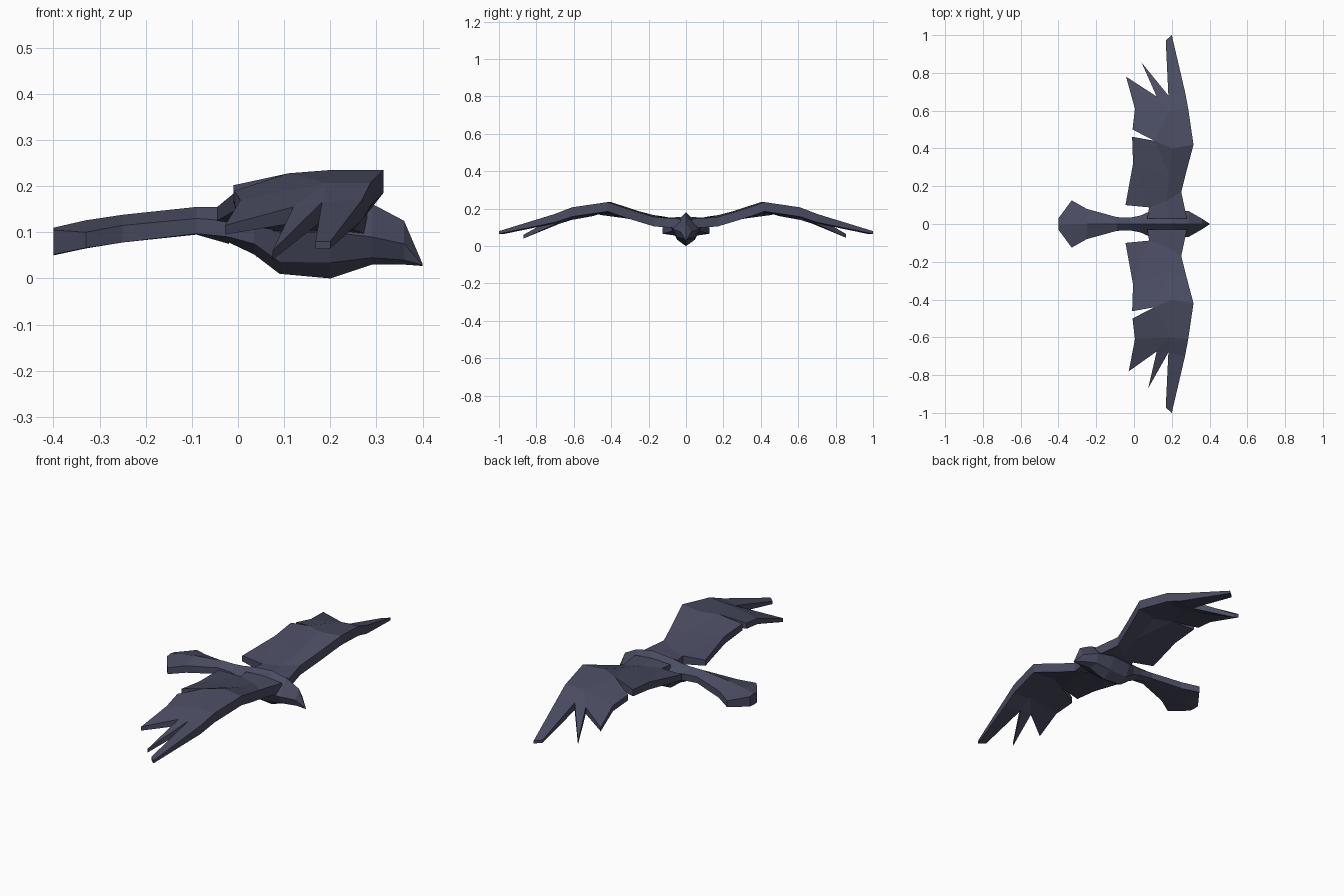
import bpy
import bmesh

mat = bpy.data.materials.new("dark_slate")
mat.diffuse_color = (0.068, 0.072, 0.12, 1)


def finish(name, bm):
    bmesh.ops.remove_doubles(bm, verts=bm.verts, dist=1e-5)
    bmesh.ops.recalc_face_normals(bm, faces=bm.faces)
    me = bpy.data.meshes.new(name)
    bm.to_mesh(me)
    bm.free()
    me.materials.append(mat)
    ob = bpy.data.objects.new(name, me)
    bpy.context.collection.objects.link(ob)
    return ob


def loft(name, sections):
    """Six-sided rings: x, half width, lower width factor, z of ridge / upper side / lower side / keel."""
    bm = bmesh.new()
    rings = []
    for x, w, f, zt, zu, zl, zb in sections:
        pts = [(0, zt), (w, zu), (w * f, zl), (0, zb), (-w * f, zl), (-w, zu)]
        rings.append([bm.verts.new((x, y, z)) for y, z in pts])
    for a, b in zip(rings, rings[1:]):
        for i in range(6):
            j = (i + 1) % 6
            bm.faces.new((a[i], a[j], b[j], b[i]))
    bm.faces.new(rings[0])
    bm.faces.new(rings[-1])
    return finish(name, bm)


# Tail fan
loft("tail", [
    (-0.40, 0.03, 1, 0.11, 0.105, 0.052, 0.05),
    (-0.33, 0.125, 1, 0.126, 0.10, 0.066, 0.065),
    (-0.25, 0.08, 1, 0.138, 0.115, 0.078, 0.078),
    (-0.09, 0.036, 1, 0.155, 0.13, 0.097, 0.095),
    (-0.02, 0.034, 1, 0.155, 0.125, 0.09, 0.075),
])

# Body, head and beak
loft("body", [
    (-0.09, 0.036, 1, 0.155, 0.13, 0.097, 0.095),
    (-0.02, 0.034, 1, 0.155, 0.125, 0.09, 0.078),
    (0.035, 0.045, 0.8, 0.16, 0.12, 0.075, 0.052),
    (0.09, 0.07, 0.65, 0.17, 0.10, 0.036, 0.01),
    (0.20, 0.08, 0.6, 0.18, 0.10, 0.034, 0.0),
    (0.29, 0.068, 0.65, 0.162, 0.09, 0.045, 0.03),
    (0.36, 0.028, 0.6, 0.125, 0.075, 0.04, 0.03),
    (0.40, 0.002, 1, 0.032, 0.03, 0.029, 0.027),
])


def wing(name, side, tip2, tip3):
    # Upper surface points: x, y, z, thickness
    p = dict(
        a0=(0.28, 0.03, 0.145, 0.05), a1=(0.18, 0.03, 0.155, 0.05), a2=(0.07, 0.03, 0.15, 0.05),
        b0=(0.25, 0.17, 0.155, 0.05), b1=(0.17, 0.12, 0.152, 0.05), b2=(0.08, 0.088, 0.15, 0.045),
        b3=(-0.045, 0.10, 0.155, 0.03),
        c0=(0.278, 0.28, 0.188, 0.05), c1=(0.19, 0.25, 0.186, 0.05), c2=(-0.005, 0.32, 0.188, 0.04),
        d0=(0.315, 0.42, 0.235, 0.05), d1=(0.20, 0.40, 0.235, 0.055), d2=(0.11, 0.44, 0.228, 0.05),
        d3=(-0.01, 0.462, 0.202, 0.035),
        e0=(0.287, 0.61, 0.207, 0.05), e1=(0.19, 0.60, 0.207, 0.05),
        f0=(0.27, 0.70, 0.172, 0.045), f1=(0.182, 0.68, 0.165, 0.04),
        t1a=(0.20, 1.0, 0.08, 0.015), t1b=(0.168, 0.972, 0.08, 0.015),
        g=(0.12, 0.675, 0.155, 0.035), t2=tip2, t3=tip3,
        h0=(0.005, 0.61, 0.17, 0.03), h1=(-0.008, 0.50, 0.19, 0.03),
    )
    panels = [
        # arm
        "a0 b0 b1 a1", "a1 b1 b2 a2", "b0 c0 c1 b1", "b1 c1 c2 b2", "b2 c2 b3",
        "c0 d0 d1 c1", "c1 d1 d2", "c1 d2 d3 c2",
        # hand
        "d0 e0 e1 d1", "d1 e1 d2", "e1 h0 h1 d2",
        # three flight feathers
        "e0 f0 f1 e1", "f0 t1a t1b f1", "e1 f1 g", "f1 t2 g", "e1 g t3 h0",
    ]
    bm = bmesh.new()
    top = {k: bm.verts.new((x, side * y, z)) for k, (x, y, z, t) in p.items()}
    low = {k: bm.verts.new((x, side * y, z - t)) for k, (x, y, z, t) in p.items()}
    edges = set()
    for panel in panels:
        ks = panel.split()
        bm.faces.new([top[k] for k in ks])
        bm.faces.new([low[k] for k in reversed(ks)])
        for e in zip(ks, ks[1:] + ks[:1]):
            if e[::-1] in edges:
                edges.remove(e[::-1])
            else:
                edges.add(e)
    for a, b in sorted(edges):
        bm.faces.new((top[a], low[a], low[b], top[b]))
    return finish(name, bm)


# Wings (feather tips differ slightly between sides)
wing("wing_left", 1, (0.04, 0.855, 0.065, 0.02), (-0.042, 0.78, 0.13, 0.02))
wing("wing_right", -1, (0.075, 0.87, 0.06, 0.02), (-0.028, 0.78, 0.115, 0.02))
